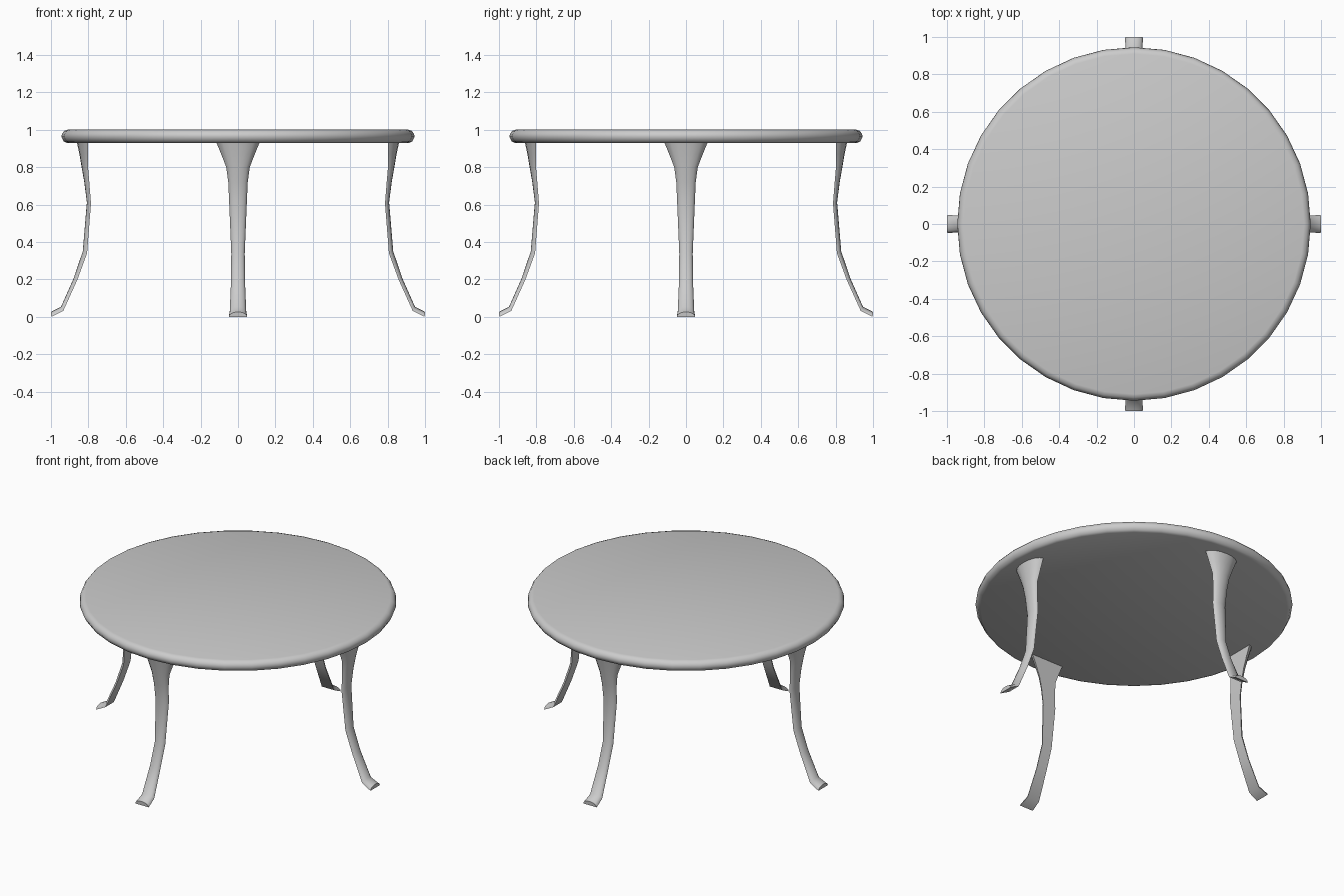
import bpy, bmesh
from math import sin, cos, pi, radians

if "Cube" in bpy.data.objects:
    bpy.data.objects.remove(bpy.data.objects["Cube"])


def make_object(name, bm, angle):
    bmesh.ops.recalc_face_normals(bm, faces=bm.faces)
    mesh = bpy.data.meshes.new(name)
    bm.to_mesh(mesh)
    bm.free()
    ob = bpy.data.objects.new(name, mesh)
    bpy.context.collection.objects.link(ob)
    bpy.ops.object.select_all(action='DESELECT')
    ob.select_set(True)
    bpy.context.view_layer.objects.active = ob
    bpy.ops.object.shade_smooth_by_angle(angle=radians(angle))
    return ob


def loft(rings):
    # skin a list of closed rings and cap both ends
    bm = bmesh.new()
    vs = [[bm.verts.new(p) for p in r] for r in rings]
    n = len(vs[0])
    for a, b in zip(vs, vs[1:]):
        for i in range(n):
            j = (i + 1) % n
            bm.faces.new((a[i], a[j], b[j], b[i]))
    bm.faces.new(vs[0])
    bm.faces.new(vs[-1])
    return bm


# round top with a softened rim: (radius, height)
rim = [(0.915, 0.930), (0.931, 0.937), (0.945, 0.962), (0.940, 0.980),
       (0.929, 0.994), (0.910, 1.0)]
SIDES = 36
top_rings = [[(r * cos(2 * pi * i / SIDES), r * sin(2 * pi * i / SIDES), z)
              for i in range(SIDES)] for r, z in rim]
make_object("table_top", loft(top_rings), 50)

# leg stations: inner x, inner z, outer x, outer z, half width
stations = [
    (0.802, 0.935, 0.862, 0.935, 0.117),
    (0.802, 0.870, 0.848, 0.870, 0.090),
    (0.802, 0.800, 0.836, 0.800, 0.063),
    (0.795, 0.720, 0.822, 0.720, 0.052),
    (0.786, 0.605, 0.808, 0.612, 0.047),
    (0.807, 0.340, 0.830, 0.350, 0.036),
    (0.858, 0.200, 0.879, 0.205, 0.037),
    (0.934, 0.032, 0.946, 0.054, 0.044),
    (0.998, 0.000, 1.000, 0.026, 0.049),
]
ARC = 8
for k, name in enumerate(["right_leg", "back_leg", "left_leg", "front_leg"]):
    rings = []
    for xi, zi, xo, zo, w in stations:
        ring = []
        for i in range(ARC + 1):
            # half-round section: flat inside, bowed outside
            a = pi * i / ARC
            d = sin(a)
            ring.append((xi + (xo - xi) * d, w * cos(a), zi + (zo - zi) * d))
        rings.append(ring)
    leg = make_object(name, loft(rings), 45)
    leg.rotation_euler.z = k * pi / 2
